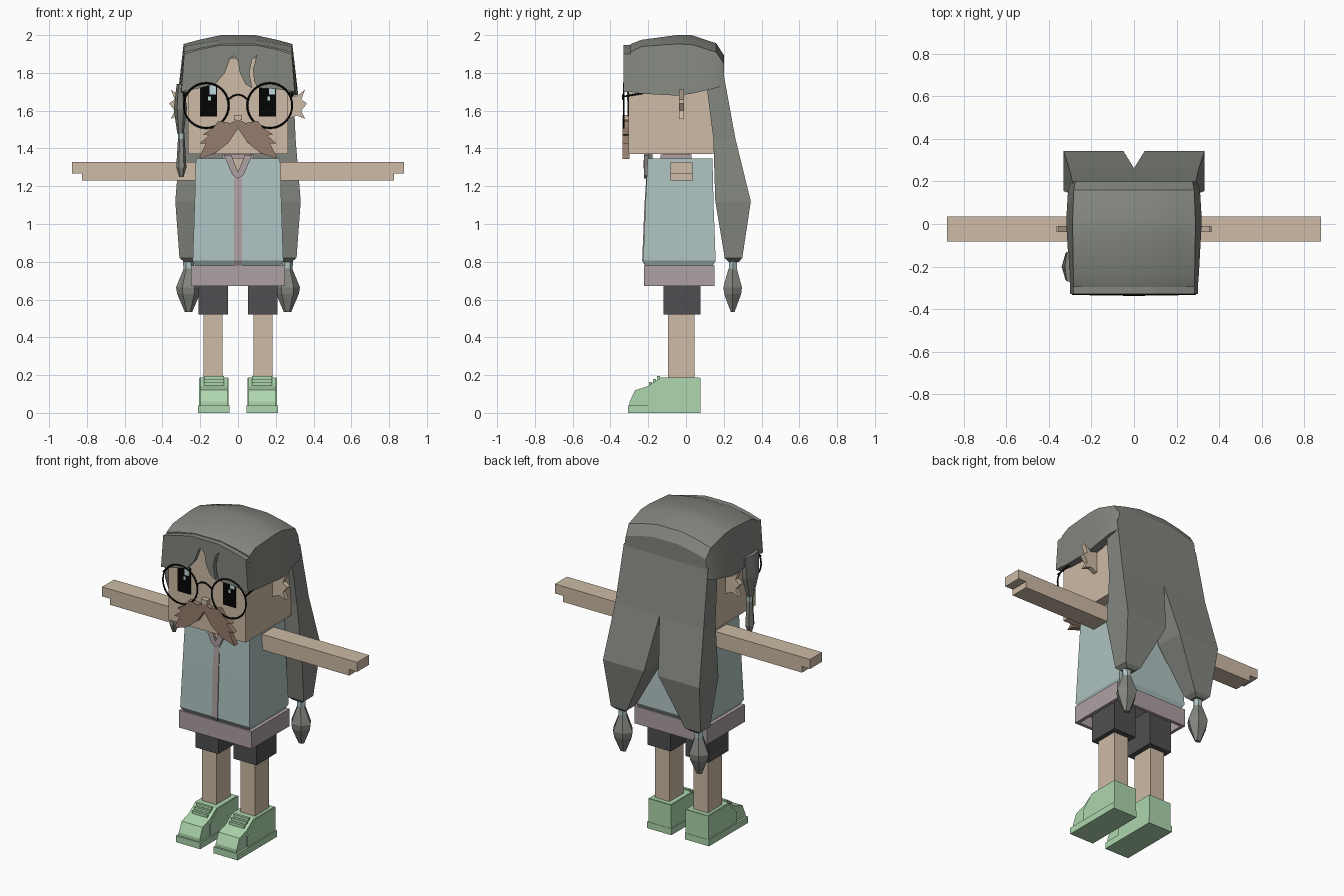
import bpy, bmesh, math

if "Cube" in bpy.data.objects:
    bpy.data.objects.remove(bpy.data.objects["Cube"], do_unlink=True)


def material(name, *rgb):
    linear = [(c / 255) ** 2.2 for c in rgb] + [1]
    m = bpy.data.materials.new(name)
    m.use_nodes = True
    m.diffuse_color = linear
    m.node_tree.nodes["Principled BSDF"].inputs["Base Color"].default_value = linear
    return m


SKIN = material("skin", 204, 185, 164)
HAIR = material("grey hair", 130, 133, 126)
BLUE = material("pale blue cloth", 172, 193, 192)
MAUVE = material("mauve cloth", 172, 158, 161)
DARK = material("dark grey cloth", 80, 80, 82)
GREEN = material("mint green", 172, 214, 172)
BROWN = material("brown moustache", 148, 124, 108)
BLACK = material("black", 12, 12, 12)
SHINE = material("eye highlight", 190, 215, 220)


def loft(name, rings, mat):
    """Closed skin through rings of equal point count."""
    bm = bmesh.new()
    loops = [[bm.verts.new(p) for p in ring] for ring in rings]
    n = len(loops[0])
    for a, b in zip(loops, loops[1:]):
        for i in range(n):
            j = (i + 1) % n
            bm.faces.new((a[i], a[j], b[j], b[i]))
    bm.faces.new(loops[0])
    bm.faces.new(loops[-1])
    bmesh.ops.recalc_face_normals(bm, faces=bm.faces)
    me = bpy.data.meshes.new(name)
    bm.to_mesh(me)
    bm.free()
    me.materials.append(mat)
    ob = bpy.data.objects.new(name, me)
    bpy.context.collection.objects.link(ob)
    return ob


def rect(z, x0, x1, y0, y1):
    return [(x0, y0, z), (x1, y0, z), (x1, y1, z), (x0, y1, z)]


def box(name, x0, x1, y0, y1, z0, z1, mat):
    return loft(name, [rect(z0, x0, x1, y0, y1), rect(z1, x0, x1, y0, y1)], mat)


def plate(name, outline, y0, y1, mat, s=1):
    """Front-facing outline of (x, z) given depth along y."""
    return loft(name, [[(s * x, y, z) for x, z in outline] for y in (y0, y1)], mat)


def slab(name, outline, x0, x1, mat):
    """Side outline of (y, z) given width along x."""
    return loft(name, [[(x, y, z) for y, z in outline] for x in (x0, x1)], mat)


def strand(name, cx, cy, levels, mat):
    """Six-sided tapered form from (z, x radius, y radius) levels."""
    angles = [math.tau * i / 6 for i in range(6)]
    return loft(name, [[(cx + rx * math.cos(a), cy + ry * math.sin(a), z) for a in angles]
                       for z, rx, ry in levels], mat)


def wire(name, points, radius, mat):
    cu = bpy.data.curves.new(name, "CURVE")
    cu.dimensions = "3D"
    cu.bevel_depth = radius
    cu.bevel_resolution = 1
    sp = cu.splines.new("POLY")
    sp.points.add(len(points) - 1)
    for p, co in zip(sp.points, points):
        p.co = (*co, 1)
    cu.materials.append(mat)
    bpy.context.collection.objects.link(bpy.data.objects.new(name, cu))


# Head, neck and nose
box("head", -.265, .265, -.305, .145, 1.37, 1.88, SKIN)
box("neck", -.07, .07, -.12, .02, 1.3, 1.4, SKIN)
box("nose", -.022, .022, -.335, -.3, 1.55, 1.578, SKIN)

# Hair cap lofted from front to back
def cap_ring(y, low, z_low, high, z_high, z_top):
    half = [(low, z_low), (high, z_high), (.2, (z_high + z_top) / 2), (.09, z_top)]
    return [(x, y, z) for x, z in half] + [(-x, y, z) for x, z in reversed(half)]


cap = loft("hair_cap", [
    cap_ring(-.295, .30, 1.70, .285, 1.91, 1.952),
    cap_ring(-.235, .305, 1.69, .285, 1.94, 1.975),
    cap_ring(-.05, .315, 1.68, .288, 1.953, 2.0),
    cap_ring(.03, .318, 1.69, .288, 1.95, 2.0),
    cap_ring(.16, .31, 1.72, .283, 1.91, 1.957),
    cap_ring(.2, .295, 1.73, .275, 1.85, 1.895)], HAIR)
bpy.ops.object.select_all(action="DESELECT")
cap.select_set(True)
bpy.context.view_layer.objects.active = cap
bpy.ops.object.shade_smooth_by_angle(angle=math.radians(28))

# Fringe with a parted forehead
plate("fringe", [
    (-.30, 1.70), (-.285, 1.90), (-.2, 1.925), (-.09, 1.948), (.09, 1.948), (.2, 1.925),
    (.285, 1.90), (.30, 1.70), (.2, 1.715), (.105, 1.72), (.085, 1.76), (.08, 1.82),
    (.1, 1.895), (.075, 1.87), (.06, 1.80), (.075, 1.72), (.04, 1.74), (.01, 1.80),
    (0, 1.86), (-.02, 1.89), (-.04, 1.88), (-.07, 1.80), (-.12, 1.74), (-.2, 1.72)],
    -.33, -.285, HAIR)

# Thin front braid on the right side only
strand("front_braid", -.305, -.2,
       [(1.74, .02, .08), (1.61, .035, .07), (1.48, .017, .025)], HAIR)
strand("front_braid_tie", -.3, -.2, [(1.485, .018, .02), (1.445, .018, .02)], BLUE)
strand("front_braid_end", -.3, -.2,
       [(1.45, .018, .02), (1.3, .027, .03), (1.25, .012, .012)], HAIR)

for s, side in ((1, "left"), (-1, "right")):
    # Long back hair, tie and tuft
    loft(side + "_back_hair", [
        rect(1.80, 0, s * .29, .1, .198),
        rect(1.45, 0, s * .305, .145, .262),
        rect(1.12, s * .05, s * .332, .155, .343),
        rect(.82, s * .2, s * .31, .205, .298),
        rect(.80, s * .225, s * .285, .225, .28)], HAIR)
    strand(side + "_hair_tie", s * .262, .248, [(.81, .03, .025), (.75, .026, .025)], BLUE)
    strand(side + "_hair_tuft", s * .262, .247,
           [(.765, .025, .025), (.665, .066, .057), (.63, .06, .052), (.535, .02, .012)], HAIR)

    # Spiked ear
    plate(side + "_ear", [(.25, 1.69), (.31, 1.675), (.355, 1.712), (.335, 1.66), (.365, 1.638),
                          (.335, 1.60), (.355, 1.557), (.31, 1.575), (.25, 1.55)],
          -.038, -.01, SKIN, s)

    # Eye with highlights, and round spectacles
    box(side + "_eye", s * .112, s * .2, -.31, -.304, 1.57, 1.735, BLACK)
    hx = .163 if s > 0 else -.15
    box(side + "_eye_highlight", hx, hx + .033, -.3135, -.309, 1.685, 1.735, SHINE)
    box(side + "_eye_glint", hx - .008, hx + .006, -.3135, -.309, 1.655, 1.675, SHINE)
    bpy.ops.mesh.primitive_torus_add(
        major_segments=32, minor_segments=6, major_radius=.119, minor_radius=.005,
        location=(s * .168, -.33, 1.627), rotation=(math.pi / 2, 0, 0))
    ring = bpy.context.object
    ring.name = side + "_spectacle_rim"
    ring.data.materials.append(BLACK)
    wire(side + "_spectacle_arm",
         [(s * .285, -.33, 1.675), (s * .285, -.18, 1.70), (s * .275, -.04, 1.71)], .005, BLACK)

    # Moustache half with ragged outer edge
    plate(side + "_moustache", [(0, 1.555), (.04, 1.535), (.105, 1.545), (.13, 1.51),
                                (.185, 1.475), (.155, 1.468), (.205, 1.425), (.17, 1.425),
                                (.21, 1.345), (.12, 1.375), (.05, 1.43), (0, 1.505)],
          -.335, -.3, BROWN, s)

    # Arm with a stepped hand
    box(side + "_arm", s * .2, s * .825, -.083, .035, 1.23, 1.327, SKIN)
    box(side + "_fingers", s * .8, s * .88, -.083, .035, 1.268, 1.327, SKIN)

    # Collar flap
    plate(side + "_collar_flap", [(.075, 1.365), (.035, 1.365), (0, 1.275), (0, 1.24), (.03, 1.26)],
          -.222, -.195, MAUVE, s)

    # Short, leg and shoe
    box(side + "_short", s * .052, s * .21, -.12, .077, .52, .74, DARK)
    box(side + "_leg", s * .083, s * .183, -.095, .045, .1, .53, SKIN)
    slab(side + "_shoe", [(.072, .0), (.072, .187), (-.135, .187), (-.2, .142), (-.27, .12),
                          (-.298, .06), (-.298, .0)], s * .055, s * .2, GREEN)
    slab(side + "_shoe_heel", [(.076, .0), (.076, .185), (-.125, .185), (-.2, .11), (-.2, 0)],
         s * .05, s * .207, GREEN)
    box(side + "_sole", s * .046, s * .213, -.307, .078, 0, .04, GREEN)
    for i in range(3):
        y, z = -.145 - .022 * i, .188 - .015 * i
        box(f"{side}_lace_{i + 1}", s * .075, s * .18, y - .008, y + .008, z - .012, z + .006, GREEN)

# Spectacle bridge
wire("spectacle_bridge", [(.05 * t, -.333, 1.685 - .025 * t * t)
                          for t in (-1, -.5, 0, .5, 1)], .005, BLACK)

# Jacket, zip strip, throat and collar
loft("jacket", [rect(1.348, -.223, .223, -.203, .14),
                rect(1.1, -.23, .23, -.215, .146),
                rect(.806, -.24, .24, -.227, .157),
                rect(.775, -.225, .225, -.208, .14)], BLUE)
slab("zip_strip", [(-.207, 1.3), (-.22, 1.1), (-.232, .806), (-.214, .775), (-.2, .78), (-.19, 1.3)],
     -.02, .02, MAUVE)
plate("throat", [(-.036, 1.35), (.036, 1.35), (0, 1.275)], -.209, -.2, SKIN)
box("collar", -.085, .085, -.135, .03, 1.33, 1.368, MAUVE)

# Shirt hem, hollow underneath
loft("shirt_hem", [rect(.78, -.25, .25, -.222, .152),
                   rect(.672, -.25, .25, -.222, .152),
                   rect(.672, -.23, .23, -.202, .132),
                   rect(.74, -.23, .23, -.202, .132)], MAUVE)
